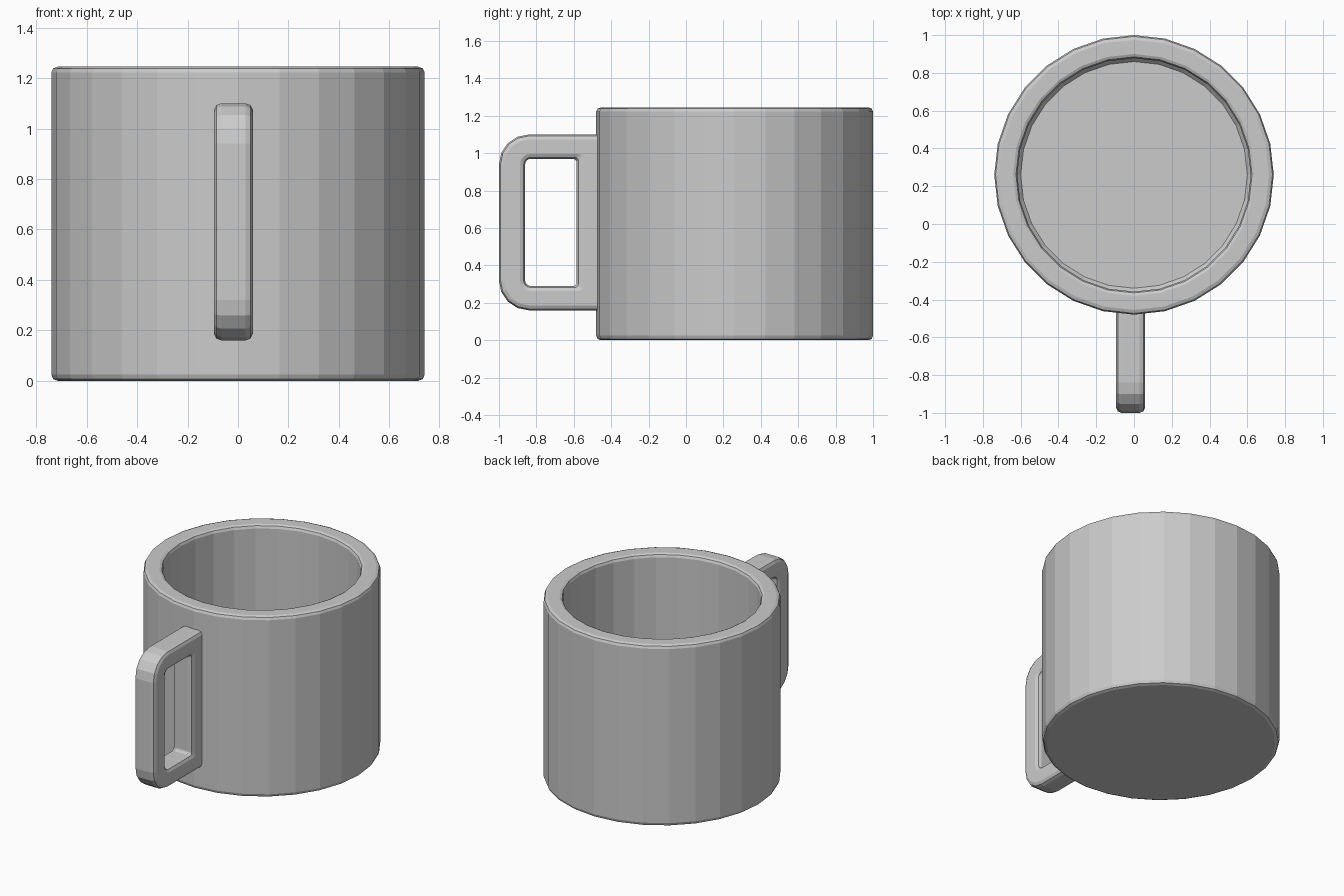
import bpy, bmesh
from math import sin, cos, pi
from mathutils import Vector

if "Cube" in bpy.data.objects:
    bpy.data.objects.remove(bpy.data.objects["Cube"])


def add_object(name, verts, faces):
    mesh = bpy.data.meshes.new(name)
    mesh.from_pydata(verts, [], faces)
    bm = bmesh.new()
    bm.from_mesh(mesh)
    bmesh.ops.recalc_face_normals(bm, faces=bm.faces)
    bm.to_mesh(mesh)
    bm.free()
    obj = bpy.data.objects.new(name, mesh)
    bpy.context.collection.objects.link(obj)
    return obj


def grid_faces(rows, cols, wrap_rows):
    """Quads joining closed rings of points."""
    last = rows if wrap_rows else rows - 1
    return [(r * cols + c, r * cols + (c + 1) % cols,
             (r + 1) % rows * cols + (c + 1) % cols, (r + 1) % rows * cols + c)
            for r in range(last) for c in range(cols)]


def rounded_rect(y0, y1, z0, z1, r_front, r_back, steps=5):
    """Rounded rectangle in the YZ plane with separate front and back radii."""
    pts = []
    corners = ((y1, z1, -1, -1, r_back, 0), (y0, z1, 1, -1, r_front, 1),
               (y0, z0, 1, 1, r_front, 2), (y1, z0, -1, 1, r_back, 3))
    for y, z, sy, sz, r, quarter in corners:
        for i in range(steps):
            a = (quarter + i / (steps - 1)) * pi / 2
            pts.append(Vector((0, y + sy * r + r * cos(a), z + sz * r + r * sin(a))))
    return pts


# Cup body: one lathed wall profile with chamfered rims, closed by two discs
SIDES = 28
CENTER_Y = 0.26
profile = [(0.715, 0), (0.733, 0.007), (0.74, 0.025),
           (0.74, 1.222), (0.733, 1.238), (0.715, 1.245),
           (0.64, 1.245), (0.625, 1.238), (0.618, 1.222),
           (0.618, 0.14), (0.60, 0.12)]
verts = [(r * sin(2 * pi * i / SIDES), CENTER_Y + r * cos(2 * pi * i / SIDES), z)
         for r, z in profile for i in range(SIDES)]
faces = grid_faces(len(profile), SIDES, False)
faces.append(tuple(range(SIDES)))
faces.append(tuple(range((len(profile) - 1) * SIDES, len(profile) * SIDES)))
add_object("cup_body", verts, faces)

# Handle: closed frame set into the wall, with softened edges
outer = rounded_rect(-1.0, -0.42, 0.16, 1.10, 0.16, 0.02)
inner = rounded_rect(-0.86, -0.585, 0.29, 0.97, 0.03, 0.02)
half = [(0, 0.048), (0.06, 0.068), (0.2, 0.077),
        (0.8, 0.077), (0.94, 0.068), (1, 0.048)]
section = half + [(t, -x) for t, x in reversed(half)]
verts = [o.lerp(i, t) + Vector((x - 0.018, 0, 0))
         for t, x in section for o, i in zip(outer, inner)]
add_object("handle", verts, grid_faces(len(section), len(outer), True))
